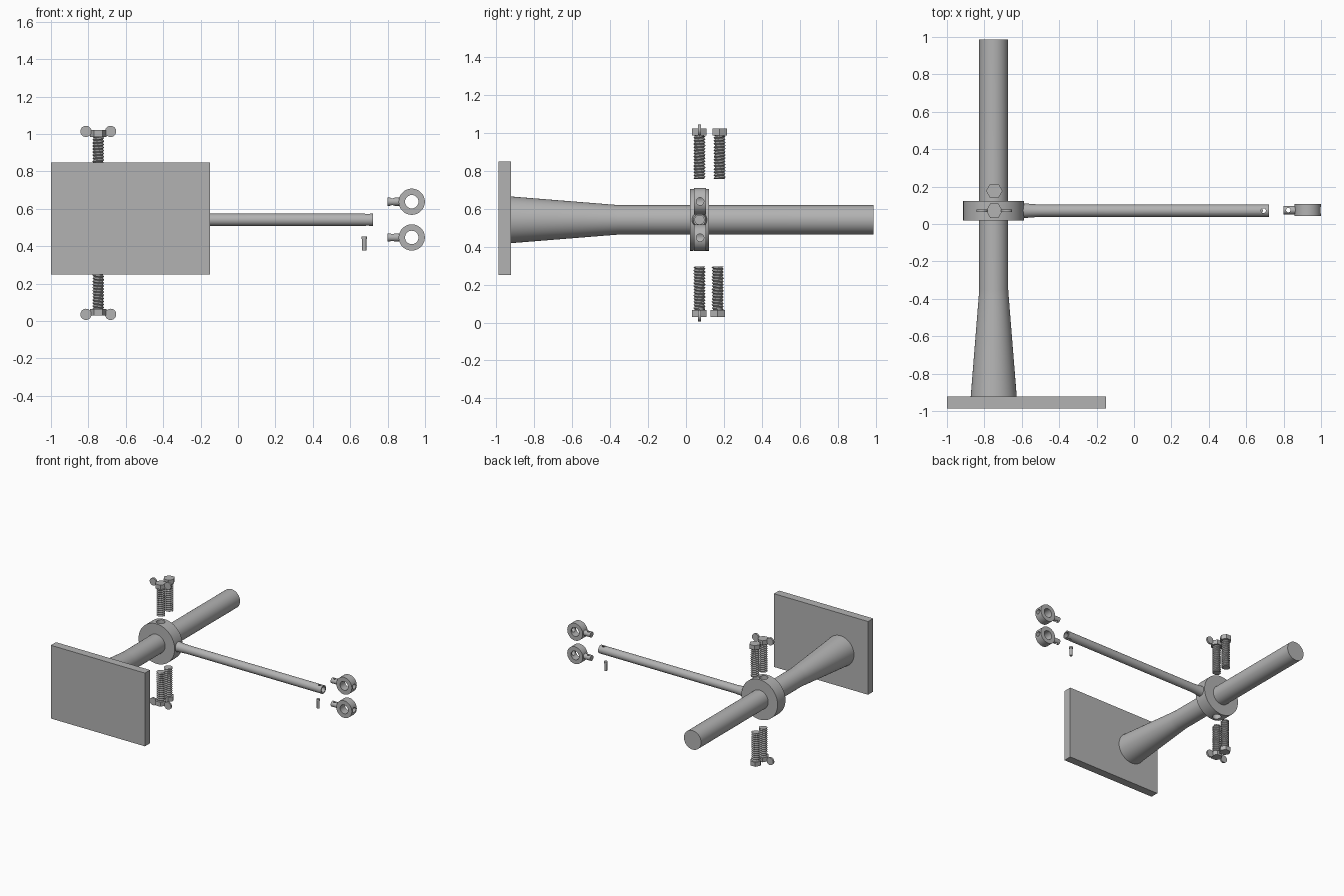
import bpy, bmesh, math
from mathutils import Matrix, Vector

if "Cube" in bpy.data.objects:
    bpy.data.objects.remove(bpy.data.objects["Cube"], do_unlink=True)

steel = bpy.data.materials.new("brushed grey")
steel.use_nodes = True
GREY = (0.45, 0.45, 0.45, 1)
steel.diffuse_color = GREY
steel.node_tree.nodes["Principled BSDF"].inputs["Base Color"].default_value = GREY

ROD_X, AXIS_Z, CLAMP_Y = -0.75, 0.541, 0.071
X, Y, Z = Vector((1, 0, 0)), Vector((0, 1, 0)), Vector((0, 0, 1))


def finish(name, bm):
    bmesh.ops.recalc_face_normals(bm, faces=bm.faces)
    mesh = bpy.data.meshes.new(name)
    bm.to_mesh(mesh)
    bm.free()
    mesh.materials.append(steel)
    obj = bpy.data.objects.new(name, mesh)
    bpy.context.collection.objects.link(obj)
    return obj


def lathe(name, profile, origin, axis, sides=48):
    """Closed solid turned about an axis from (distance, radius) points."""
    bm = bmesh.new()
    rings = [[bm.verts.new((r * math.cos(math.tau * k / sides),
                            r * math.sin(math.tau * k / sides), d))
              for k in range(sides)] for d, r in profile]
    for a, b in zip(rings, rings[1:]):
        for k in range(sides):
            j = (k + 1) % sides
            bm.faces.new((a[k], a[j], b[j], b[k]))
    bm.faces.new(rings[0])
    bm.faces.new(rings[-1])
    turn = axis.to_track_quat('Z', 'Y').to_matrix().to_4x4()
    bm.transform(Matrix.Translation(origin) @ turn)
    return finish(name, bm)


def rod(name, start, axis, length, radius, sides=32):
    return lathe(name, [(0, radius), (length, radius)], start, axis, sides)


def activate(obj):
    bpy.ops.object.select_all(action='DESELECT')
    obj.select_set(True)
    bpy.context.view_layer.objects.active = obj


def combine(obj, other, operation='DIFFERENCE'):
    mod = obj.modifiers.new("cut", 'BOOLEAN')
    mod.operation, mod.solver, mod.object = operation, 'EXACT', other
    activate(obj)
    bpy.ops.object.modifier_apply(modifier=mod.name)
    bpy.data.objects.remove(other, do_unlink=True)


def smooth(obj):
    activate(obj)
    bpy.ops.object.shade_smooth_by_angle(angle=math.radians(30))


def thread(name, start, direction, length, pitch=0.0165, sides=24):
    """Helical ridge wrapped round a core."""
    bm = bmesh.new()
    rows = 2 * int(length / pitch) + 1
    grid = []
    for i in range(-2, rows + 1):
        radius = 0.032 if i % 2 else 0.024
        grid.append([bm.verts.new((
            radius * math.cos(math.tau * k / sides),
            radius * math.sin(math.tau * k / sides),
            min(max((i / 2 + k / sides) * pitch, 0), length)))
            for k in range(sides)])
    for i in range(len(grid) - 3):
        for k in range(sides):
            # The last column joins the first one a full pitch further on
            j, step = (k + 1, 0) if k < sides - 1 else (0, 2)
            bm.faces.new((grid[i][k], grid[i + step][j],
                          grid[i + step + 1][j], grid[i + 1][k]))
    bm.transform(Matrix.Translation(start) @ Matrix.Diagonal((1, 1, direction, 1)))
    return finish(name, bm)


# Wall plate
bm = bmesh.new()
bmesh.ops.create_cube(bm, size=1, matrix=Matrix.Translation((-0.575, -0.954, 0.548))
                      @ Matrix.Diagonal((0.85, 0.066, 0.598, 1)))
finish("wall_plate", bm)

# Main post with a flared foot
smooth(lathe("main_post", [(-0.922, 0.123), (-0.385, 0.08), (-0.35, 0.0775), (0.987, 0.0775)],
             (ROD_X, 0, AXIS_Z), Y, 64))

# Clamp collar with screw holes above and below
collar = rod("clamp_collar", Vector((ROD_X, CLAMP_Y - 0.051, AXIS_Z)), Y, 0.102, 0.163, 64)
combine(collar, rod("hole", Vector((ROD_X, CLAMP_Y, 0)), Z, 1, 0.033))
smooth(collar)

# Side arm: flared root, hollow tip and cross hole
arm = lathe("side_arm", [(-0.62, 0.044), (-0.59, 0.04), (-0.55, 0.036), (-0.5, 0.033), (0.722, 0.033)],
            (0, CLAMP_Y, AXIS_Z), X, 32)
combine(arm, rod("bore", Vector((0.6, CLAMP_Y, AXIS_Z)), X, 0.2, 0.024))
combine(arm, rod("hole", Vector((0.692, CLAMP_Y, AXIS_Z - 0.1)), Z, 0.2, 0.013, 20))
smooth(arm)

# Eye ends with a drilled stub and a set screw hole
for name, z in (("upper_eye", 0.638), ("lower_eye", 0.447)):
    centre = Vector((0.929, CLAMP_Y + 0.003, z))
    eye = rod(name, centre - Y * 0.032, Y, 0.064, 0.07, 48)
    combine(eye, rod("stub", centre - X * 0.129, X, 0.08, 0.022, 24), 'UNION')
    combine(eye, rod("bore", centre - Y * 0.1, Y, 0.2, 0.036))
    combine(eye, rod("set_hole", centre, X, 0.1, 0.02, 24))
    combine(eye, rod("pin_hole", centre - X * 0.104 - Z * 0.05, Z, 0.1, 0.012, 20))
    smooth(eye)

# Locking pin
smooth(lathe("locking_pin", [(0.378, 0.011), (0.438, 0.011), (0.439, 0.014), (0.453, 0.014)],
             (0.675, CLAMP_Y, 0), Z, 24))

# Four screws: a winged and a plain one at each end
for place, tip, direction, plain_y in (("upper", 0.755, 1, 0.177), ("lower", 0.295, -1, 0.167)):
    for kind, y in (("wing", CLAMP_Y), ("hex", plain_y)):
        name = f"{place}_{kind}_screw"
        start = Vector((ROD_X + 0.003, y, tip))
        up = Z * direction
        smooth(rod(name + "_core", start, up, 0.24, 0.025, 24))
        thread(name + "_thread", start, direction, 0.232)
        rod(name + "_head", start + up * 0.23, up, 0.036, 0.044, 6)
        if kind == "wing":
            for label, side in (("left", 1), ("right", -1)):
                smooth(rod(f"{name}_{label}_wing",
                           start + X * side * 0.066 + up * 0.259 - Y * 0.007,
                           Y, 0.014, 0.03, 28))
